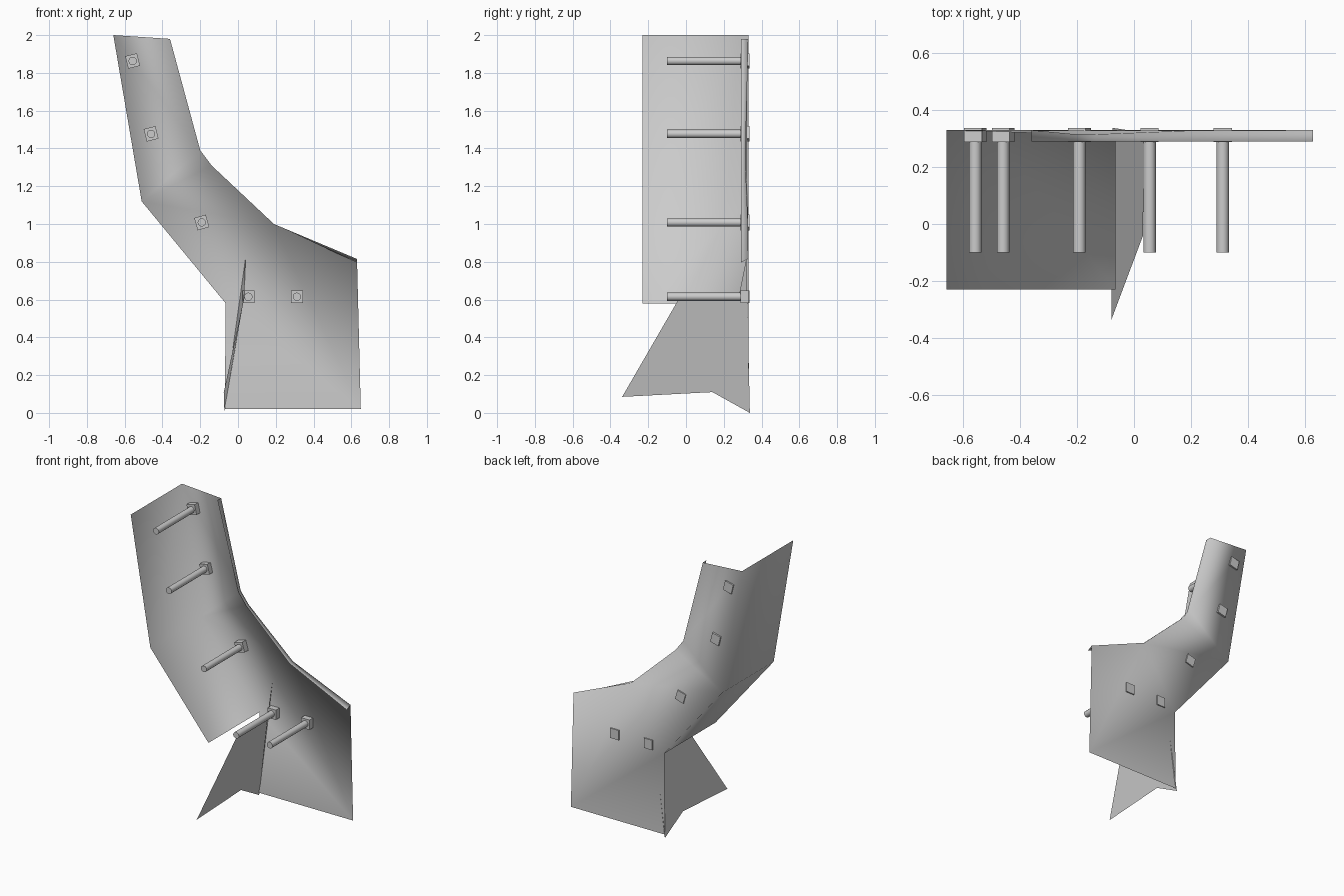
import bpy
from math import radians

if "Cube" in bpy.data.objects:
    bpy.data.objects.remove(bpy.data.objects["Cube"])


def make_mesh(name, verts, faces, smooth=True):
    me = bpy.data.meshes.new(name)
    me.from_pydata(verts, [], faces)
    me.update()
    for p in me.polygons:
        p.use_smooth = smooth
    ob = bpy.data.objects.new(name, me)
    bpy.context.collection.objects.link(ob)
    return ob


# Bent sheet: back panel, deep left wall and shallow right lip
left = [(-0.66, 2.0), (-0.51, 1.12), (-0.065, 0.58), (-0.07, 0.02)]
right = [(-0.36, 0.33, 1.98), (-0.20, 0.315, 1.39), (-0.14, 0.315, 1.31),
         (0.19, 0.328, 1.0), (0.63, 0.33, 0.815), (0.65, 0.33, 0.02)]
verts = [(x, 0.33, z) for x, z in left] + right
faces = [(0, 1, 5, 4), (1, 6, 5), (1, 2, 7, 6), (2, 9, 7), (7, 9, 8), (2, 3, 9)]
verts += [(x, -0.23, z) for x, z in left[:3]]                 # 10..12
faces += [(0, 10, 11, 1), (1, 11, 12, 2)]
verts += [(x, 0.29, z) for x, y, z in right[:4]] + [(0.63, 0.29, 0.795)]  # 13..17
faces += [(4 + i, 5 + i, 14 + i, 13 + i) for i in range(4)]
make_mesh("curved_panel", verts, faces)

# Thin fin standing forward from the lower left edge
fin = [(-0.08, -0.338, 0.085), (-0.075, 0.14, 0.11), (-0.075, 0.338, 0.0),
       (0.04, 0.32, 0.82), (0.034, 0.28, 0.62), (0.032, -0.04, 0.60)]
make_mesh("lower_fin", fin, [tuple(range(6))], smooth=False)


# Pegs: square mounting block with a round rod pointing forward
def peg(i, x, z, tilt):
    bpy.ops.mesh.primitive_cube_add(size=1, location=(x, 0.313, z),
                                    rotation=(0, radians(-tilt), 0))
    block = bpy.context.object
    block.name = f"peg_block_{i}"
    block.scale = (0.064, 0.048, 0.068)
    bpy.ops.mesh.primitive_cylinder_add(vertices=12, radius=0.022, depth=0.40,
                                        location=(x, 0.10, z),
                                        rotation=(radians(90), 0, 0))
    rod = bpy.context.object
    rod.name = f"peg_rod_{i}"
    bpy.ops.object.shade_smooth_by_angle(angle=radians(40))


for i, p in enumerate([(-0.558, 1.863, 14), (-0.46, 1.477, 14), (-0.192, 1.008, 16),
                       (0.055, 0.615, 0), (0.312, 0.615, 0)]):
    peg(i + 1, *p)
